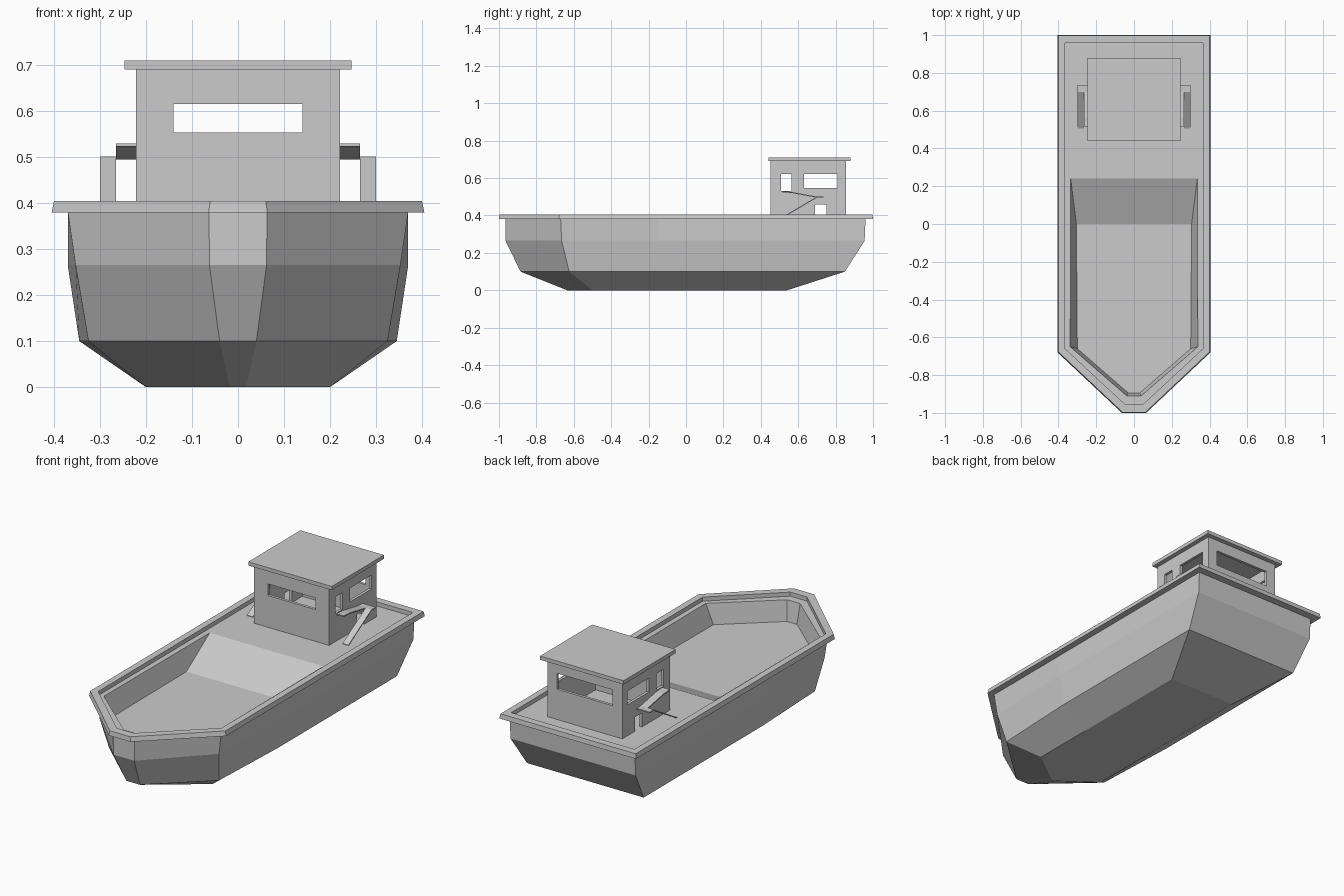
import bpy, bmesh
from mathutils import Vector

if "Cube" in bpy.data.objects:
    bpy.data.objects.remove(bpy.data.objects["Cube"])


def make(name, bm):
    bmesh.ops.recalc_face_normals(bm, faces=bm.faces)
    me = bpy.data.meshes.new(name)
    bm.to_mesh(me)
    bm.free()
    ob = bpy.data.objects.new(name, me)
    bpy.context.collection.objects.link(ob)
    return ob


def loft(name, levels, cap=None, closed=False):
    """Skin rings given as (z, right-half outline from bow to stern), mirrored in x."""
    bm = bmesh.new()
    rings = []
    for z, half in levels:
        pts = half + [(-x, y) for x, y in reversed(half)]
        rings.append([bm.verts.new((x, y, z)) for x, y in pts])
    if cap is not None:
        bm.faces.new(rings[cap])
    pairs = list(zip(rings, rings[1:])) + ([(rings[-1], rings[0])] if closed else [])
    for a, b in pairs:
        n = len(a)
        for i in range(n):
            j = (i + 1) % n
            bm.faces.new((a[i], a[j], b[j], b[i]))
    return make(name, bm)


def box(name, x0, x1, y0, y1, z0, z1):
    bm = bmesh.new()
    bmesh.ops.create_cube(bm, size=1)
    for v in bm.verts:
        v.co = ((x0 + x1) / 2 + v.co.x * (x1 - x0),
                (y0 + y1) / 2 + v.co.y * (y1 - y0),
                (z0 + z1) / 2 + v.co.z * (z1 - z0))
    return make(name, bm)


def cut(ob, *bounds):
    c = box("cutter", *bounds)
    c.hide_render = True
    m = ob.modifiers.new("cut", 'BOOLEAN')
    m.operation, m.solver, m.object = 'DIFFERENCE', 'EXACT', c
    bpy.context.view_layer.objects.active = ob
    bpy.ops.object.modifier_apply(modifier=m.name)
    bpy.data.objects.remove(c)


def plank(name, x0, x1, path, t=0.006):
    """Thin strip following a (y, z) path, between x0 and x1."""
    bm = bmesh.new()
    prof = path + [(y, z - t) for y, z in reversed(path)]
    a = [bm.verts.new((x0, y, z)) for y, z in prof]
    b = [bm.verts.new((x1, y, z)) for y, z in prof]
    n = len(prof)
    bm.faces.new(a)
    bm.faces.new(b)
    for i in range(n):
        j = (i + 1) % n
        bm.faces.new((a[i], a[j], b[j], b[i]))
    return make(name, bm)


# Hull shell: bow, shoulder, midship, stern at each height
loft("hull", [
    (0.0, [(0.018, -0.635), (0.20, -0.50), (0.20, -0.15), (0.20, 0.54)]),
    (0.10, [(0.04, -0.885), (0.325, -0.625), (0.345, -0.15), (0.345, 0.85)]),
    (0.265, [(0.062, -0.965), (0.353, -0.665), (0.37, -0.15), (0.37, 0.955)]),
    (0.382, [(0.063, -0.965), (0.37, -0.67), (0.37, -0.15), (0.37, 0.96)]),
], cap=0)

# Gunwale rim
inner = [(0.05, -0.952), (0.365, -0.66), (0.365, 0.957)]
loft("rim", [
    (0.38, inner),
    (0.38, [(0.064, -1.0), (0.405, -0.68), (0.405, 1.0)]),
    (0.405, [(0.06, -0.997), (0.40, -0.677), (0.40, 0.997)]),
    (0.405, inner),
], closed=True)

# Deck, hold walls, ramp and hold floor
loft("deck_and_hold", [
    (0.383, inner),
    (0.383, [(0.038, -0.91), (0.338, -0.65), (0.335, 0.24)]),
    (0.275, [(0.03, -0.895), (0.30, -0.66), (0.305, 0.0)]),
], cap=2)

# Wheelhouse with windows and side doors
cabin = box("cabin", -0.222, 0.222, 0.453, 0.855, 0.383, 0.692)
cut(cabin, -0.207, 0.207, 0.468, 0.84, 0.36, 0.685)
cut(cabin, -0.14, 0.14, 0.40, 0.50, 0.553, 0.615)
cut(cabin, -0.165, 0.165, 0.80, 0.90, 0.545, 0.63)
cut(cabin, -0.3, 0.3, 0.63, 0.81, 0.548, 0.622)
cut(cabin, -0.3, 0.3, 0.507, 0.565, 0.532, 0.622)
cut(cabin, -0.3, 0.3, 0.69, 0.75, 0.36, 0.458)
box("roof", -0.247, 0.247, 0.44, 0.88, 0.69, 0.71)

# Side gangways: upper slope, landing, lower slope
for s, side in ((1, "right"), (-1, "left")):
    plank("upper_gangway_" + side, s * 0.22, s * 0.265,
          [(0.515, 0.529), (0.565, 0.526), (0.70, 0.501), (0.735, 0.501)])
    plank("landing_" + side, s * 0.265, s * 0.30, [(0.70, 0.501), (0.735, 0.501)])
    plank("lower_gangway_" + side, s * 0.265, s * 0.30, [(0.505, 0.386), (0.70, 0.501)])
